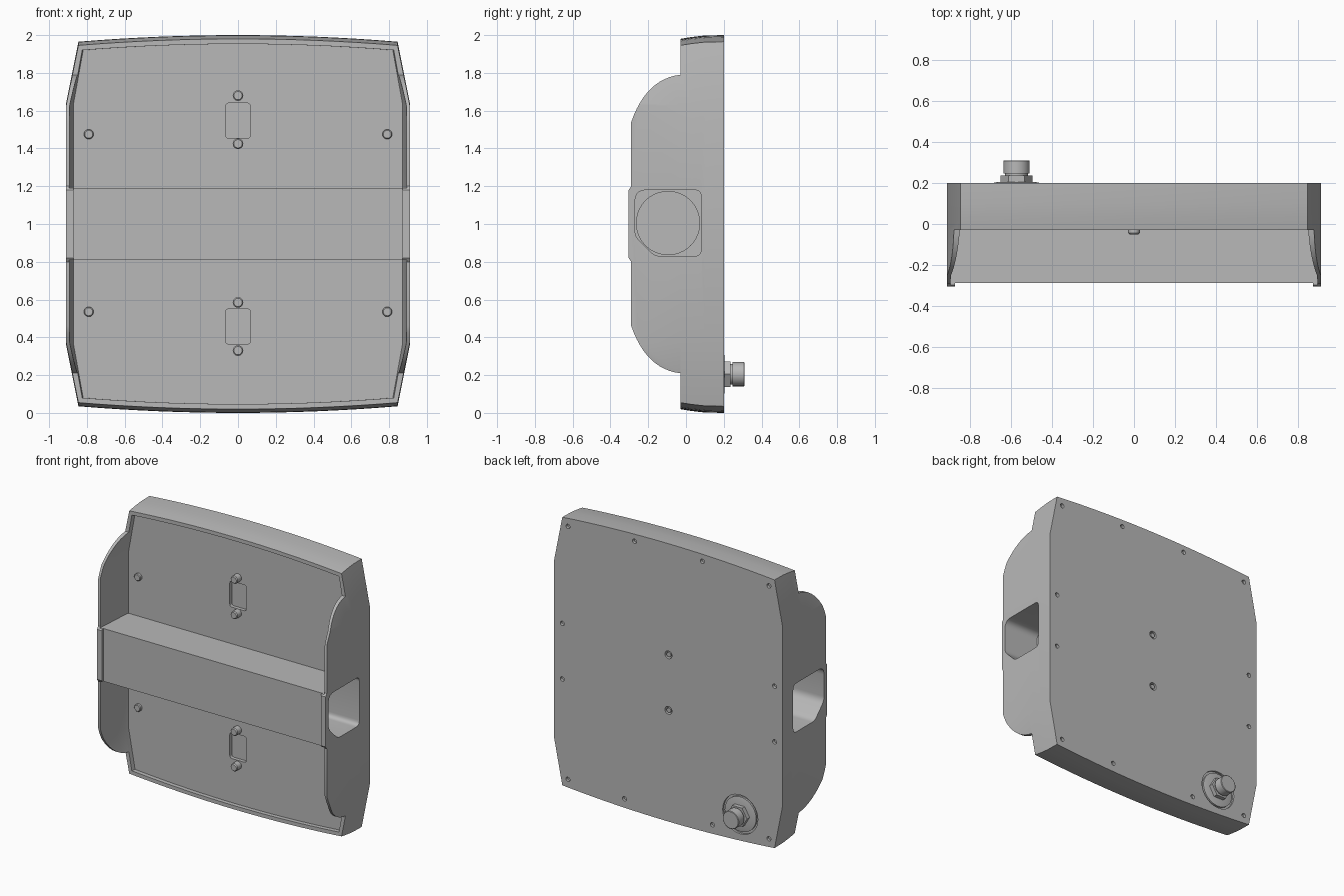
import bpy, bmesh, math
from mathutils import Vector

cube = bpy.data.objects.get("Cube")
if cube:
    bpy.data.objects.remove(cube)

grey = bpy.data.materials.new("housing_grey")
grey.use_nodes = True
COLOUR = (0.48, 0.48, 0.48, 1)
grey.diffuse_color = COLOUR
grey.node_tree.nodes["Principled BSDF"].inputs["Base Color"].default_value = COLOUR


def loft(name, solids):
    """Mesh of closed solids; each solid is a list of equal-length point rings."""
    bm = bmesh.new()
    for rings in solids:
        loops = [[bm.verts.new(p) for p in ring] for ring in rings]
        n = len(loops[0])
        for a, b in zip(loops, loops[1:]):
            for i in range(n):
                j = (i + 1) % n
                bm.faces.new((a[i], a[j], b[j], b[i]))
        bm.faces.new(loops[0])
        bm.faces.new(loops[-1])
    bmesh.ops.recalc_face_normals(bm, faces=bm.faces[:])
    mesh = bpy.data.meshes.new(name)
    bm.to_mesh(mesh)
    bm.free()
    mesh.materials.append(grey)
    ob = bpy.data.objects.new(name, mesh)
    bpy.context.collection.objects.link(ob)
    return ob


def activate(ob):
    bpy.ops.object.select_all(action="DESELECT")
    ob.select_set(True)
    bpy.context.view_layer.objects.active = ob


def boolean(ob, cutter, operation="DIFFERENCE"):
    mod = ob.modifiers.new("cut", "BOOLEAN")
    mod.operation, mod.solver, mod.object = operation, "EXACT", cutter
    activate(ob)
    bpy.ops.object.modifier_apply(modifier=mod.name)
    bpy.data.objects.remove(cutter)


def smooth(ob):
    activate(ob)
    bpy.ops.object.shade_smooth_by_angle(angle=math.radians(25))


def bezier(a, b, c, n):
    a, b, c = Vector(a), Vector(b), Vector(c)
    return [a * (1 - t) ** 2 + b * 2 * t * (1 - t) + c * t * t
            for t in (i / n for i in range(n + 1))]


def rounded(corners, radii):
    """Round each corner of a 2D polygon."""
    pts = []
    for i, p in enumerate(corners):
        p, r = Vector(p), radii[i]
        ends = [p + (Vector(q) - p).normalized() * r
                for q in (corners[i - 1], corners[(i + 1) % len(corners)])]
        pts += bezier(ends[0], p, ends[1], 5)
    return pts


def circle(r, sides):
    return [(r * math.cos(a), r * math.sin(a))
            for a in (2 * math.pi * i / sides for i in range(sides))]


def studs(name, centres, steps, sides=20):
    """Round pins along y at (x, z) centres; steps are (y, radius)."""
    return loft(name, [[[(cx + u, y, cz + v) for u, v in circle(r, sides)]
                        for y, r in steps] for cx, cz in centres])


def box(x0, x1, y0, y1, z0, z1):
    return [[(x, y0, z0), (x, y1, z0), (x, y1, z1), (x, y0, z1)] for x in (x0, x1)]


# Housing: barrel-shaped outline with crowned top and bottom
N = 16
arc = [0.845 * (1 - 2 * i / N) for i in range(N + 1)]
upper = [(0.91, 1.64)] + [(x, 2 - 0.035 * (x / 0.845) ** 2) for x in arc] + [(-0.91, 1.64)]
outline = upper + [(-x, 2 - z) for x, z in upper]
layers = [(-0.305, 0.98), (-0.03, 0.98), (0.03, 0.99), (0.1, 0.998), (0.2, 1)]
housing = loft("housing", [[[(x, y, 1 + (z - 1) * s) for x, z in outline]
                            for y, s in layers]])

# Side silhouette with curved shoulders and a raised middle
half = [Vector((0.3, 2.2)), Vector((-0.03, 2.2))]
half += bezier((-0.03, 1.79), (-0.21, 1.77), (-0.29, 1.54), 12)
half += [Vector((-0.29, 1.2)), Vector((-0.304, 1.18))]
side = half + [Vector((p.x, 2 - p.y)) for p in reversed(half)]
boolean(housing, loft("side_cutter", [[[(x, p.x, p.y) for p in side] for x in (-1, 1)]]),
        "INTERSECT")

# Front bays above and below the crossbar, with drafted walls
bay = [(0.872, 1.19), (0.872, 1.63)]
bay += [(x * 0.97, 1.953 - 0.033 * (x / 0.845) ** 2) for x in arc]
bay += [(-0.872, 1.63), (-0.872, 1.19)]
draft = [(-0.4, 1.03), (-0.28, 1.024), (-0.12, 1.012), (-0.03, 1.006), (0, 1)]
for sign in (1, -1):
    rings = [[(x * s, y, 1 + sign * (z - 1)) for x, z in bay] for y, s in draft]
    boolean(housing, loft("bay_cutter", [rings]))

# Crossbar face sits a little behind the raised ends
boolean(housing, loft("bar_cutter", [box(-0.872, 0.872, -0.4, -0.287, 0.75, 1.25)]))

# Hand pocket in each side
pocket = rounded([(-0.27, 1.18), (0.08, 1.18), (0.08, 0.83), (-0.165, 0.83), (-0.27, 0.935)],
                 [0.06, 0.035, 0.035, 0.03, 0.03])
for sign in (1, -1):
    boolean(housing, loft("pocket_cutter", [[[(sign * x, p.x, p.y) for p in pocket]
                                             for x in (0.63, 1)]]))

# Port recesses in the bays
ports = []
for cz in (0.457, 1.547):
    w, h = 0.066, 0.093
    shape = rounded([(-w, cz - h), (w, cz - h), (w, cz + h), (-w, cz + h)], [0.02] * 4)
    ports.append([[(p.x, y, p.y) for p in shape] for y in (-0.1, 0.025)])
boolean(housing, loft("port_cutter", ports))

# Back screw holes and connector seat
holes = [(s * x, z) for s in (1, -1) for x, z in
         ((0.8, 1.91), (0.27, 1.945), (0.845, 1.2), (0.845, 0.8), (0.8, 0.09), (0.35, 0.07))]
boolean(housing, studs("hole_cutter", holes, [(0.18, 0.016), (0.3, 0.016)], 16))
centre = [(0, 0.8), (0, 1.2)]
boolean(housing, studs("centre_hole_cutter", centre, [(0.17, 0.028), (0.3, 0.028)]))
seat = [(-0.572, 0.205)]
boolean(housing, studs("seat_cutter", seat, [(0.185, 0.14), (0.3, 0.14)], 40))
smooth(housing)

# Pocket end discs
for sign, label in ((1, "left"), (-1, "right")):
    smooth(loft(label + "_pocket_disc", [[[(sign * x, -0.095 + u, 1.005 + v)
           for u, v in circle(0.17, 40)] for x in (0.62, 0.638)]]))

# Front fasteners
smooth(studs("panel_screws", [(x, z) for x in (-0.79, 0.79) for z in (0.535, 1.475)],
             [(0.01, 0.026), (-0.015, 0.026), (-0.02, 0.021)]))
smooth(studs("port_screws", [(0, z) for z in (0.33, 0.585, 1.425, 1.68)],
             [(0.01, 0.028), (-0.043, 0.028), (-0.05, 0.022)]))

# Back inserts and rear connector
smooth(studs("centre_inserts", centre, [(0.16, 0.017), (0.196, 0.017)]))
smooth(studs("connector_washer", seat, [(0.18, 0.125), (0.198, 0.125), (0.205, 0.088)], 40))
studs("connector_nut", seat, [(0.19, 0.078), (0.235, 0.078)], 6)
smooth(studs("connector_barrel", seat, [(0.2, 0.055), (0.245, 0.055), (0.247, 0.064),
                                        (0.307, 0.064), (0.31, 0.06)], 32))
